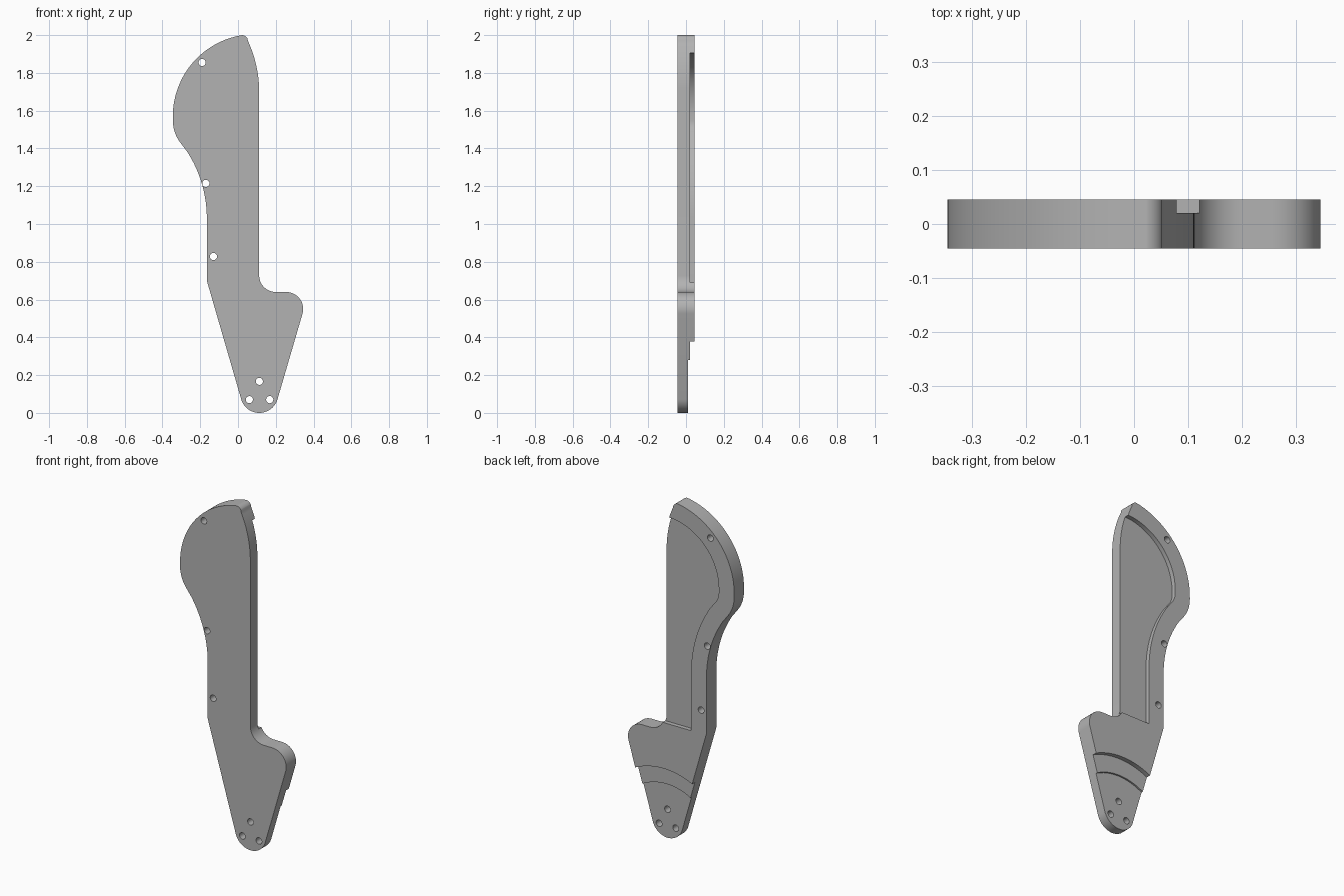
import bpy
import bmesh
from math import cos, sin, radians

default = bpy.data.objects.get("Cube")
if default:
    bpy.data.objects.remove(default, do_unlink=True)

HALF = 0.0455      # half thickness of the plate
RIM = 0.1          # width of the raised rim around the recess

grey = bpy.data.materials.new("plain_grey")
grey.use_nodes = True
colour = (0.45, 0.45, 0.45, 1)
grey.diffuse_color = colour
grey.node_tree.nodes["Principled BSDF"].inputs["Base Color"].default_value = colour


def arc(cx, cz, r, start, end, steps=16):
    angles = [radians(start + (end - start) * i / steps) for i in range(steps + 1)]
    return [(cx + r * cos(a), cz + r * sin(a)) for a in angles]


def prism(name, profile, y0, y1):
    """Extrude an x-z profile from y0 to y1."""
    bm = bmesh.new()
    face = bm.faces.new([bm.verts.new((x, y0, z)) for x, z in profile])
    side = bmesh.ops.extrude_face_region(bm, geom=[face])["geom"]
    moved = [v for v in side if isinstance(v, bmesh.types.BMVert)]
    bmesh.ops.translate(bm, verts=moved, vec=(0, y1 - y0, 0))
    bmesh.ops.recalc_face_normals(bm, faces=bm.faces)
    mesh = bpy.data.meshes.new(name)
    bm.to_mesh(mesh)
    bm.free()
    mesh.materials.append(grey)
    obj = bpy.data.objects.new(name, mesh)
    bpy.context.collection.objects.link(obj)
    return obj


def left_edge(inset, base, end):
    """Curved left side of the plate, moved inwards by inset."""
    return ([(-0.165 + inset, base)]
            + arc(-0.815, 1.03, 0.65 + inset, 0, 33)
            + arc(-0.145, 1.55, 0.2 - inset, 216, 180)
            + arc(0.09, 1.57, 0.435 - inset, 179, end, 32))


# Plate outline, clockwise from the lower left
outline = (left_edge(0, 0.7, 99)
           + arc(0.02, 1.965, 0.035, 85, 28, 8)
           + arc(-0.528, 1.7, 0.64, 25, 0)
           + arc(0.2, 0.728, 0.088, 180, 270)
           + arc(0.255, 0.55, 0.09, 90, -16)
           + arc(0.113, 0.1, 0.1, -16, -164, 24))
plate = prism("plate", outline, -HALF, HALF)

# Back recess, open on the straight side
recess = left_edge(RIM, 0.69, 90) + [(0.3, 1.905), (0.3, 0.69)]
cutters = [prism("recess_cutter", recess, 0.02, 0.1)]

# Two concentric steps at the foot
for radius, floor in ((0.42, 0.02), (0.32, 0.01)):
    disc = arc(0.113, 0, radius, 0, 360, 96)[:-1]
    cutters.append(prism("step_cutter", disc, floor, 0.1))

# Screw holes
for x, z in ((-0.19, 1.855), (-0.17, 1.215), (-0.13, 0.828),
             (0.113, 0.167), (0.06, 0.07), (0.168, 0.07)):
    hole = arc(x, z, 0.019, 0, 360, 24)[:-1]
    cutters.append(prism("hole_cutter", hole, -0.1, 0.1))

# Apply the cuts, then drop the cutters
bpy.context.view_layer.objects.active = plate
for cutter in cutters:
    cutter.hide_render = True
    cut = plate.modifiers.new("cut", "BOOLEAN")
    cut.operation = "DIFFERENCE"
    cut.solver = "EXACT"
    cut.object = cutter
    bpy.ops.object.modifier_apply(modifier=cut.name)
for cutter in cutters:
    bpy.data.objects.remove(cutter, do_unlink=True)

bpy.ops.object.select_all(action="DESELECT")
plate.select_set(True)
bpy.ops.object.shade_smooth_by_angle(angle=radians(30))
